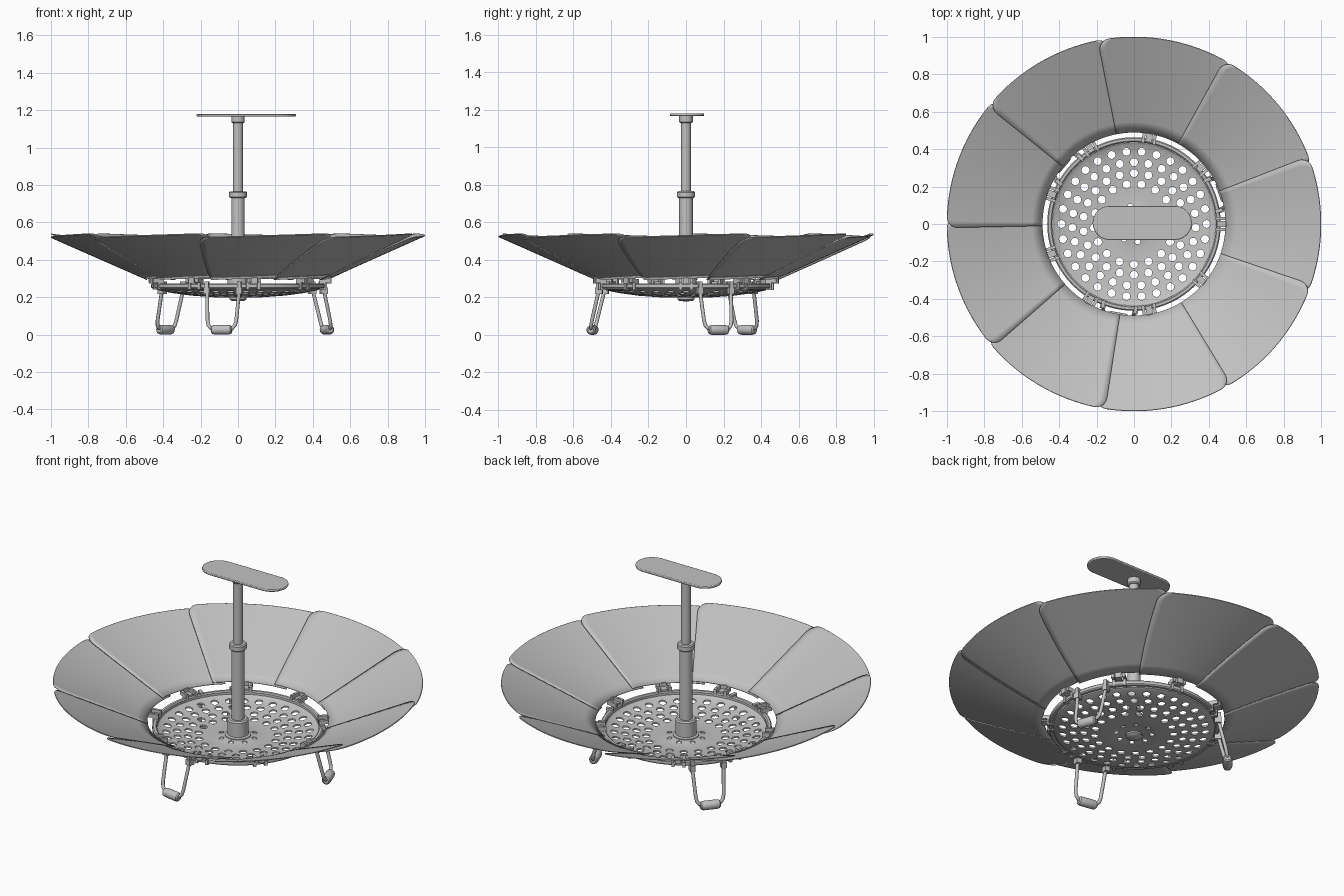
import bpy, bmesh, math
from math import sin, cos, pi, radians
from mathutils import Vector, Matrix

if "Cube" in bpy.data.objects:
    bpy.data.objects.remove(bpy.data.objects["Cube"])

steel = bpy.data.materials.new("brushed_steel")
steel.use_nodes = True
COL = (0.54, 0.54, 0.54, 1)
steel.diffuse_color = COL
steel.node_tree.nodes["Principled BSDF"].inputs["Base Color"].default_value = COL


def activate(ob):
    bpy.ops.object.select_all(action="DESELECT")
    ob.select_set(True)
    bpy.context.view_layer.objects.active = ob


def finish(name, bm, smooth=True):
    bmesh.ops.recalc_face_normals(bm, faces=bm.faces)
    me = bpy.data.meshes.new(name)
    bm.to_mesh(me)
    bm.free()
    me.materials.append(steel)
    ob = bpy.data.objects.new(name, me)
    bpy.context.collection.objects.link(ob)
    if smooth:
        activate(ob)
        bpy.ops.object.shade_smooth_by_angle(angle=radians(35))
    return ob


def lathe(name, profile, segs=32, closed=False):
    """Revolve (radius, height) points about z."""
    bm = bmesh.new()
    rows = [[bm.verts.new((r * cos(2 * pi * i / segs), r * sin(2 * pi * i / segs), z))
             for i in range(segs)] for r, z in profile]
    pairs = list(zip(rows, rows[1:])) + ([(rows[-1], rows[0])] if closed else [])
    for a, b in pairs:
        for i in range(segs):
            j = (i + 1) % segs
            bm.faces.new((a[i], a[j], b[j], b[i]))
    bmesh.ops.remove_doubles(bm, verts=bm.verts, dist=1e-5)
    return finish(name, bm)


def box(bm, lo, hi):
    """Add an axis-aligned block between two corners."""
    lo, hi = Vector(lo), Vector(hi)
    m = Matrix.Translation((lo + hi) / 2) @ Matrix.Diagonal((*(hi - lo), 1))
    bmesh.ops.create_cube(bm, size=1, matrix=m)


# Perforated dished plate
plate = lathe("perforated_plate", [
    (0, 0.217), (0.08, 0.217), (0.10, 0.213), (0.125, 0.208), (0.25, 0.217),
    (0.36, 0.232), (0.425, 0.246), (0.437, 0.255), (0.437, 0.243), (0.425, 0.237),
    (0.36, 0.223), (0.25, 0.208), (0.125, 0.199), (0.10, 0.204), (0.08, 0.208),
    (0, 0.208)], 72)
bm = bmesh.new()
for radius, count, size, turn in ((0.388, 30, 0.021, 0), (0.33, 27, 0.021, 90),
                                  (0.272, 22, 0.021, 90), (0.215, 17, 0.021, 79.4),
                                  (0.097, 8, 0.014, 12)):
    for i in range(count):
        a = radians(turn) + 2 * pi * i / count
        bmesh.ops.create_cone(bm, cap_ends=True, segments=14, radius1=size, radius2=size,
                              depth=0.2, matrix=Matrix.Translation(
                                  (radius * cos(a), radius * sin(a), 0.22)))
cutter = finish("hole_cutter", bm, False)
cutter.hide_render = True
cut = plate.modifiers.new("holes", "BOOLEAN")
cut.operation = "DIFFERENCE"
cut.solver = "EXACT"
cut.object = cutter
activate(plate)
bpy.ops.object.modifier_apply(modifier=cut.name)
bpy.data.objects.remove(cutter)

# Ring that carries the hinges
lathe("hinge_ring", [(0.438, 0.252), (0.444, 0.246), (0.458, 0.246), (0.464, 0.252),
                     (0.464, 0.268), (0.458, 0.274), (0.444, 0.274), (0.438, 0.268)],
      72, closed=True)

# Centre post, rod and bottom nut
lathe("base_boss", [(0, 0.21), (0.07, 0.21), (0.07, 0.222), (0.057, 0.226), (0.057, 0.31),
                    (0.05, 0.318), (0, 0.318)])
lathe("lower_tube", [(0, 0.21), (0.036, 0.21), (0.036, 0.735), (0, 0.735)])
lathe("tube_collar", [(0, 0.73), (0.042, 0.73), (0.048, 0.736), (0.048, 0.76),
                      (0.042, 0.766), (0, 0.766)])
lathe("upper_rod", [(0, 0.74), (0.026, 0.74), (0.026, 1.15), (0, 1.15)])
lathe("handle_socket", [(0, 1.13), (0.030, 1.13), (0.036, 1.136), (0.036, 1.17), (0, 1.17)])
lathe("bottom_nut", [(0, 0.178), (0.034, 0.18), (0.045, 0.188), (0.045, 0.198),
                     (0.032, 0.204), (0.032, 0.212), (0, 0.212)])

# Rounded handle plate
bm = bmesh.new()
R, x0, x1, N = 0.091, -0.13, 0.218, 20
ends = [(x1, -pi / 2), (x0, pi / 2)]
outline = [bm.verts.new((cx + R * cos(a0 + pi * i / N), 0.006 + R * sin(a0 + pi * i / N), 1.166))
           for cx, a0 in ends for i in range(N + 1)]
base = bm.faces.new(outline)
ext = bmesh.ops.extrude_face_region(bm, geom=[base])
bmesh.ops.translate(bm, vec=(0, 0, 0.014),
                    verts=[g for g in ext["geom"] if isinstance(g, bmesh.types.BMVert)])
handle = finish("handle_plate", bm)
bev = handle.modifiers.new("soft_edge", "BEVEL")
bev.width, bev.segments = 0.004, 2

# Overlapping petals: raised on one edge, tucked under the neighbour on the other
IN, OUT, C = 0.49, 1.0, 0.06
radii = [IN + (OUT - C - IN) * i / 8 for i in range(9)]
radii += [OUT - C + C * sin(radians(a)) for a in (18, 36, 54, 72, 90)]
COLS = 20
bm = bmesh.new()
rows = []
for r in radii:
    t = (r - IN) / (OUT - IN)
    over = max(0, r - (OUT - C))
    shrink = (C - math.sqrt(max(0, C * C - over * over))) / r
    lo = -radians(27 - 5 * t) + shrink
    hi = radians(21.2) - shrink
    row = []
    for i in range(COLS + 1):
        a = lo + (hi - lo) * i / COLS
        lift = (0.006 + 0.004 * t) * a / radians(20)
        row.append(bm.verts.new((r * cos(a), r * sin(a), 0.302 + 0.228 * t + lift)))
    rows.append(row)
for a, b in zip(rows, rows[1:]):
    for i in range(COLS):
        bm.faces.new((a[i], b[i], b[i + 1], a[i + 1]))
petal = finish("petal", bm)
sol = petal.modifiers.new("sheet", "SOLIDIFY")
sol.thickness, sol.offset = 0.005, 0

# Hinge under each petal: two ears and a centre tongue
bm = bmesh.new()
for s in (-1, 1):
    box(bm, (0.436, s * 0.03 - 0.008, 0.24), (0.47, s * 0.03 + 0.008, 0.298))
    box(bm, (0.46, s * 0.03 - 0.008, 0.278), (0.495, s * 0.03 + 0.008, 0.300))
box(bm, (0.445, -0.017, 0.274), (0.50, 0.017, 0.284))
box(bm, (0.488, -0.017, 0.274), (0.50, 0.017, 0.306))
hinge = finish("petal_hinge", bm, False)

for k in range(9):
    for src in (petal, hinge):
        ob = src
        if k:
            ob = src.copy()
            bpy.context.collection.objects.link(ob)
        ob.rotation_euler.z = radians(40 * k)

# Folding wire legs with a roller foot and two clips
cu = bpy.data.curves.new("leg_wire", "CURVE")
cu.dimensions = "3D"
cu.bevel_depth, cu.bevel_resolution = 0.010, 3
half = [(0.455, 0.088, 0.245), (0.496, 0.078, 0.075), (0.501, 0.072, 0.05),
        (0.504, 0.06, 0.036), (0.506, 0.045, 0.031)]
path = half + [(x, -y, z) for x, y, z in reversed(half)]
sp = cu.splines.new("POLY")
sp.points.add(len(path) - 1)
for p, co in zip(sp.points, path):
    p.co = (*co, 1)
cu.materials.append(steel)
wire = bpy.data.objects.new("leg_wire", cu)
bpy.context.collection.objects.link(wire)
activate(wire)
bpy.ops.object.convert(target="MESH")
bpy.ops.object.shade_smooth_by_angle(angle=radians(60))

foot = lathe("leg_foot", [(0, -0.056), (0.016, -0.056), (0.023, -0.05), (0.026, -0.038),
                          (0.026, 0.038), (0.023, 0.05), (0.016, 0.056), (0, 0.056)], 20)
foot.data.transform(Matrix.Translation((0.506, 0, 0.026)) @ Matrix.Rotation(pi / 2, 4, "X"))

bm = bmesh.new()
for s in (-1, 1):
    box(bm, (0.436, s * 0.088 - 0.015, 0.218), (0.474, s * 0.088 + 0.015, 0.252))
    box(bm, (0.430, s * 0.088 - 0.010, 0.25), (0.470, s * 0.088 + 0.010, 0.284))
clips = finish("leg_clips", bm, False)

for k in range(3):
    for src in (wire, foot, clips):
        ob = src
        if k:
            ob = src.copy()
            bpy.context.collection.objects.link(ob)
        ob.rotation_euler.z = radians(20 + 120 * k)
